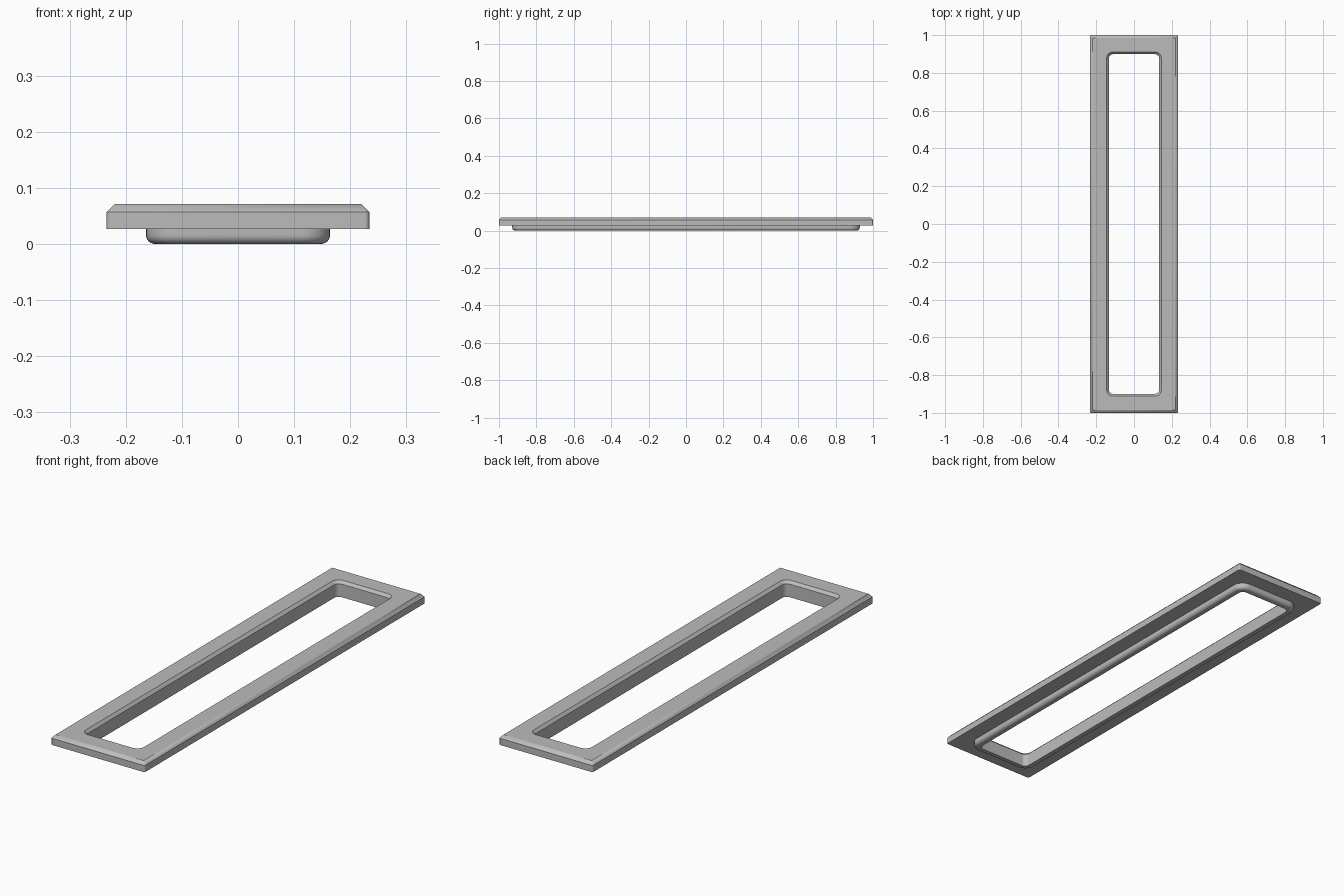
import bpy, bmesh, math

cube = bpy.data.objects.get("Cube")
if cube:
    bpy.data.objects.remove(cube, do_unlink=True)

grey = bpy.data.materials.new("mid grey")
grey.use_nodes = True
colour = (0.5, 0.5, 0.5, 1)
grey.diffuse_color = colour
grey.node_tree.nodes["Principled BSDF"].inputs["Base Color"].default_value = colour

STEPS = 8  # segments in each rounded corner


def rounded_loop(bm, hx, hy, radius, z):
    """Counter-clockwise rounded rectangle of vertices."""
    loop = []
    for i, (sx, sy) in enumerate([(1, 1), (-1, 1), (-1, -1), (1, -1)]):
        for k in range(STEPS + 1):
            a = (i + k / STEPS) * math.pi / 2
            loop.append(bm.verts.new((sx * (hx - radius) + radius * math.cos(a),
                                      sy * (hy - radius) + radius * math.sin(a), z)))
    return loop


def ring_object(name, sections):
    """Skin a closed cross-section of (hx, hy, corner radius, z) around the frame."""
    bm = bmesh.new()
    loops = [rounded_loop(bm, *s) for s in sections]
    n = len(loops[0])
    for a, b in zip(loops, loops[1:] + loops[:1]):
        for k in range(n):
            m = (k + 1) % n
            bm.faces.new((a[k], a[m], b[m], b[k]))
    bmesh.ops.remove_doubles(bm, verts=bm.verts, dist=0.0001)
    bmesh.ops.recalc_face_normals(bm, faces=bm.faces)
    mesh = bpy.data.meshes.new(name)
    bm.to_mesh(mesh)
    bm.free()
    mesh.materials.append(grey)
    obj = bpy.data.objects.new(name, mesh)
    bpy.context.collection.objects.link(obj)
    bpy.ops.object.select_all(action="DESELECT")
    obj.select_set(True)
    bpy.context.view_layer.objects.active = obj
    bpy.ops.object.shade_smooth_by_angle(angle=math.radians(30))


# Opening, lip and flange half sizes
IN_X, IN_Y, IN_R = 0.133, 0.899, 0.022
LIP_X, LIP_Y, LIP_R = 0.164, 0.929, 0.05
OUT_X, OUT_Y, OUT_R = 0.234, 1.0, 0.008
TOP, UNDER, BEVEL, ROUND = 0.071, 0.027, 0.014, 0.016

# Flange: square outer wall, bevelled top, bevelled opening edge
sections = [
    (LIP_X, LIP_Y, LIP_R, UNDER),
    (OUT_X, OUT_Y, OUT_R, UNDER),
    (OUT_X, OUT_Y, OUT_R, TOP - BEVEL),
    (OUT_X - BEVEL, OUT_Y - BEVEL, 0, TOP),
    (IN_X + 0.012, IN_Y + 0.012, IN_R + 0.012, TOP),
    (IN_X, IN_Y, IN_R, TOP - 0.012),
    (IN_X, IN_Y, IN_R, 0),
]
# Lip: rounded lower outside edge leading back up to the flange
for k in range(7):
    a = k / 6 * math.pi / 2
    inset = ROUND * (1 - math.sin(a))
    sections.append((LIP_X - inset, LIP_Y - inset, LIP_R - inset,
                     ROUND * (1 - math.cos(a))))

ring_object("rectangular_frame", sections)
